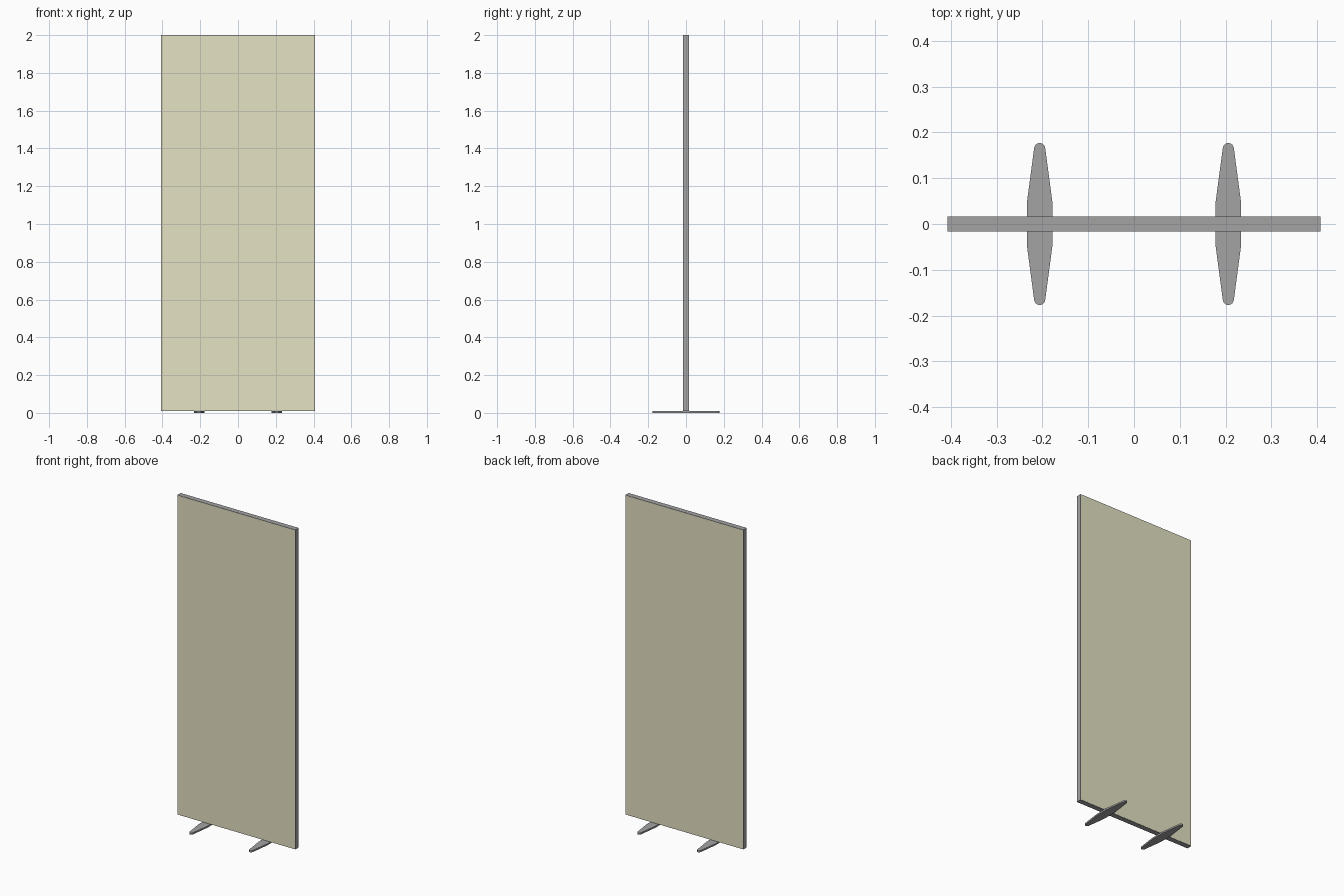
import bpy, bmesh
from math import sin, cos, pi

if "Cube" in bpy.data.objects:
    bpy.data.objects.remove(bpy.data.objects["Cube"])

W, T, H = 0.407, 0.0168, 2.0      # half width, half thickness, height
FOOT_H, FOOT_L, FOOT_X = 0.01, 0.177, 0.206


def material(name, rgb):
    m = bpy.data.materials.new(name)
    m.diffuse_color = (*rgb, 1)
    m.use_nodes = True
    m.node_tree.nodes["Principled BSDF"].inputs["Base Color"].default_value = m.diffuse_color
    return m


dark = material("dark_metal", (0.37, 0.37, 0.37))
fabric = material("olive_fabric", (0.78, 0.76, 0.55))


def finish(name, bm, mat):
    bmesh.ops.recalc_face_normals(bm, faces=bm.faces)
    mesh = bpy.data.meshes.new(name)
    bm.to_mesh(mesh)
    bm.free()
    mesh.materials.append(mat)
    ob = bpy.data.objects.new(name, mesh)
    bpy.context.collection.objects.link(ob)
    return ob


def box(name, lo, hi, mat):
    bm = bmesh.new()
    bmesh.ops.create_cube(bm, size=1)
    for v in bm.verts:
        v.co = [(a + b) / 2 + c * (b - a) for a, b, c in zip(lo, hi, v.co)]
    return finish(name, bm, mat)


def foot(name, x, mat):
    # Slim plate: widest under the panel, tapering to rounded tips
    tip_w, n = 0.0125, 8
    half = [(0.028, 0.046)]
    half += [(tip_w * cos(pi * i / n), 0.163 + (FOOT_L - 0.163) * sin(pi * i / n))
             for i in range(n + 1)]
    half += [(-0.028, 0.046)]
    outline = half + [(-px, -py) for px, py in half]
    bm = bmesh.new()
    face = bm.faces.new([bm.verts.new((x + px, py, 0)) for px, py in outline])
    res = bmesh.ops.extrude_face_region(bm, geom=[face], use_keep_orig=True)
    top = [g for g in res["geom"] if isinstance(g, bmesh.types.BMVert)]
    bmesh.ops.translate(bm, verts=top, vec=(0, 0, FOOT_H))
    return finish(name, bm, mat)


# Dark frame carrying the two fabric sheets
box("frame", (-W, -T + 0.0005, FOOT_H), (W, T - 0.0005, H), dark)

# Fabric sheets, almost flush with the frame edge
for side, s in (("front", -1), ("back", 1)):
    y0, y1 = sorted((s * (T - 0.002), s * T))
    box(side + "_fabric", (-W + 0.002, y0, FOOT_H + 0.002), (W - 0.002, y1, H - 0.002), fabric)

# Two feet
for side, s in (("left", -1), ("right", 1)):
    foot(side + "_foot", s * FOOT_X, dark)
